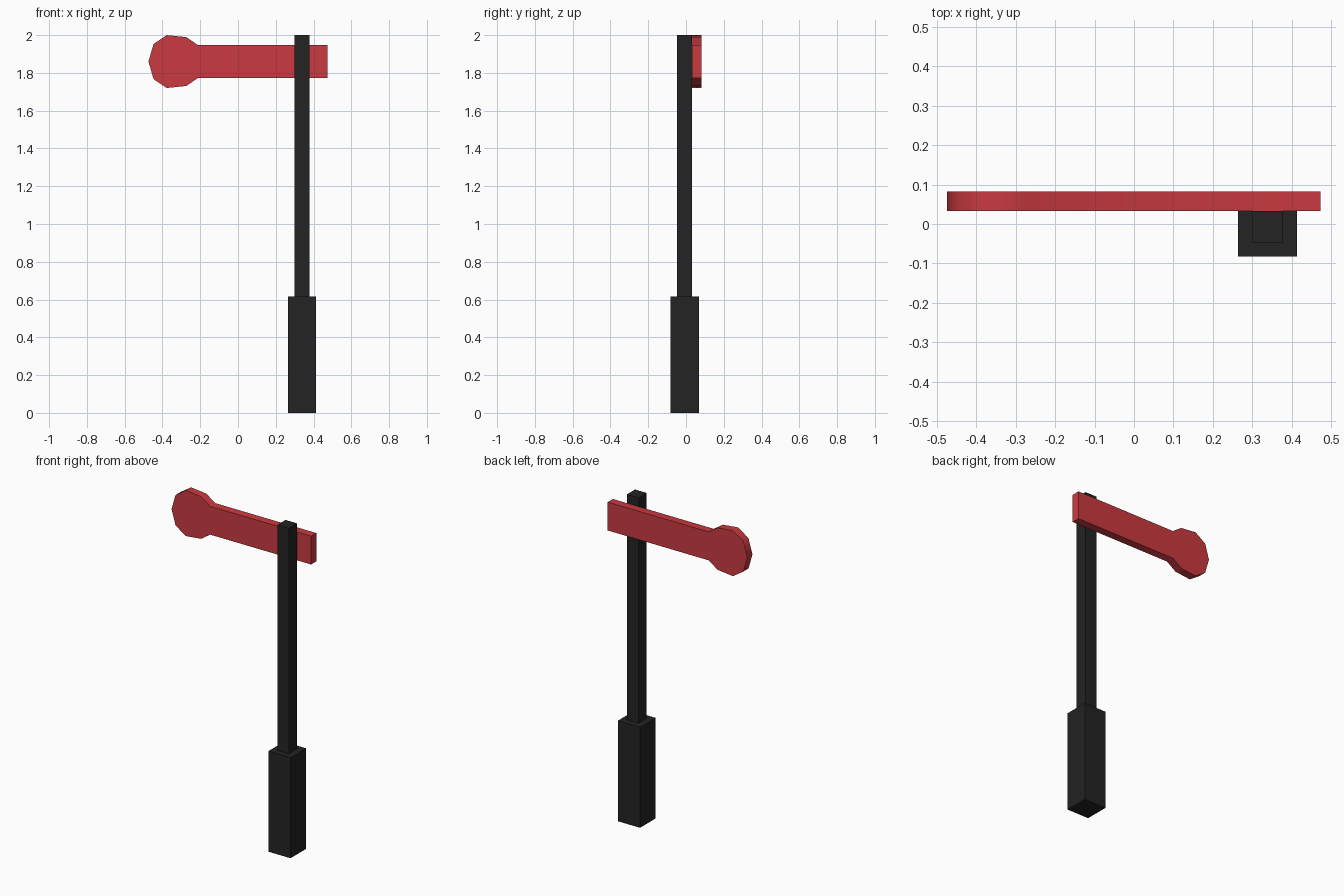
import bpy
import bmesh
from math import radians

cube = bpy.data.objects.get("Cube")
if cube:
    bpy.data.objects.remove(cube, do_unlink=True)


def make_material(name, rgb):
    mat = bpy.data.materials.new(name)
    mat.use_nodes = True
    color = (*rgb, 1.0)
    mat.diffuse_color = color
    mat.node_tree.nodes["Principled BSDF"].inputs["Base Color"].default_value = color
    return mat


def add_prism(name, profile, depth, direction, mat):
    """Extrude a closed 3D outline along a direction."""
    bm = bmesh.new()
    face = bm.faces.new([bm.verts.new(p) for p in profile])
    result = bmesh.ops.extrude_face_region(bm, geom=[face], use_keep_orig=True)
    verts = [g for g in result["geom"] if isinstance(g, bmesh.types.BMVert)]
    bmesh.ops.translate(bm, verts=verts, vec=[depth * d for d in direction])
    bmesh.ops.recalc_face_normals(bm, faces=bm.faces)
    mesh = bpy.data.meshes.new(name)
    bm.to_mesh(mesh)
    bm.free()
    mesh.materials.append(mat)
    obj = bpy.data.objects.new(name, mesh)
    bpy.context.collection.objects.link(obj)
    return obj


def add_post(name, x, y, half, bottom, top, mat):
    """Upright square post."""
    corners = [(-1, -1), (1, -1), (1, 1), (-1, 1)]
    outline = [(x + half * a, y + half * b, bottom) for a, b in corners]
    return add_prism(name, outline, top - bottom, (0, 0, 1), mat)


black = make_material("black paint", (0.017, 0.017, 0.017))
red = make_material("signal red", (0.59, 0.042, 0.051))

# Post and its thicker foot
POST_X, POST_Y = 0.339, -0.007
add_post("base", POST_X, POST_Y, 0.075, 0.0, 0.617, black)
add_post("mast", POST_X, POST_Y, 0.0395, 0.617, 2.0, black)

# Signal arm with rounded end, mirrored about its centre line
ARM_Z, ARM_Y, ARM_DEPTH = 1.86, 0.033, 0.05
upper = [(-0.447, 0.093), (-0.377, 0.14), (-0.273, 0.129),
         (-0.212, 0.087), (0.473, 0.087)]
outline = [(-0.474, 0.0)] + upper + [(x, -z) for x, z in reversed(upper)]
arm = add_prism("signal_arm", [(x, ARM_Y, ARM_Z + z) for x, z in outline],
                ARM_DEPTH, (0, 1, 0), red)

# Soften the rim of the rounded end only
bpy.ops.object.select_all(action="DESELECT")
arm.select_set(True)
bpy.context.view_layer.objects.active = arm
bpy.ops.object.shade_smooth_by_angle(angle=radians(45))
